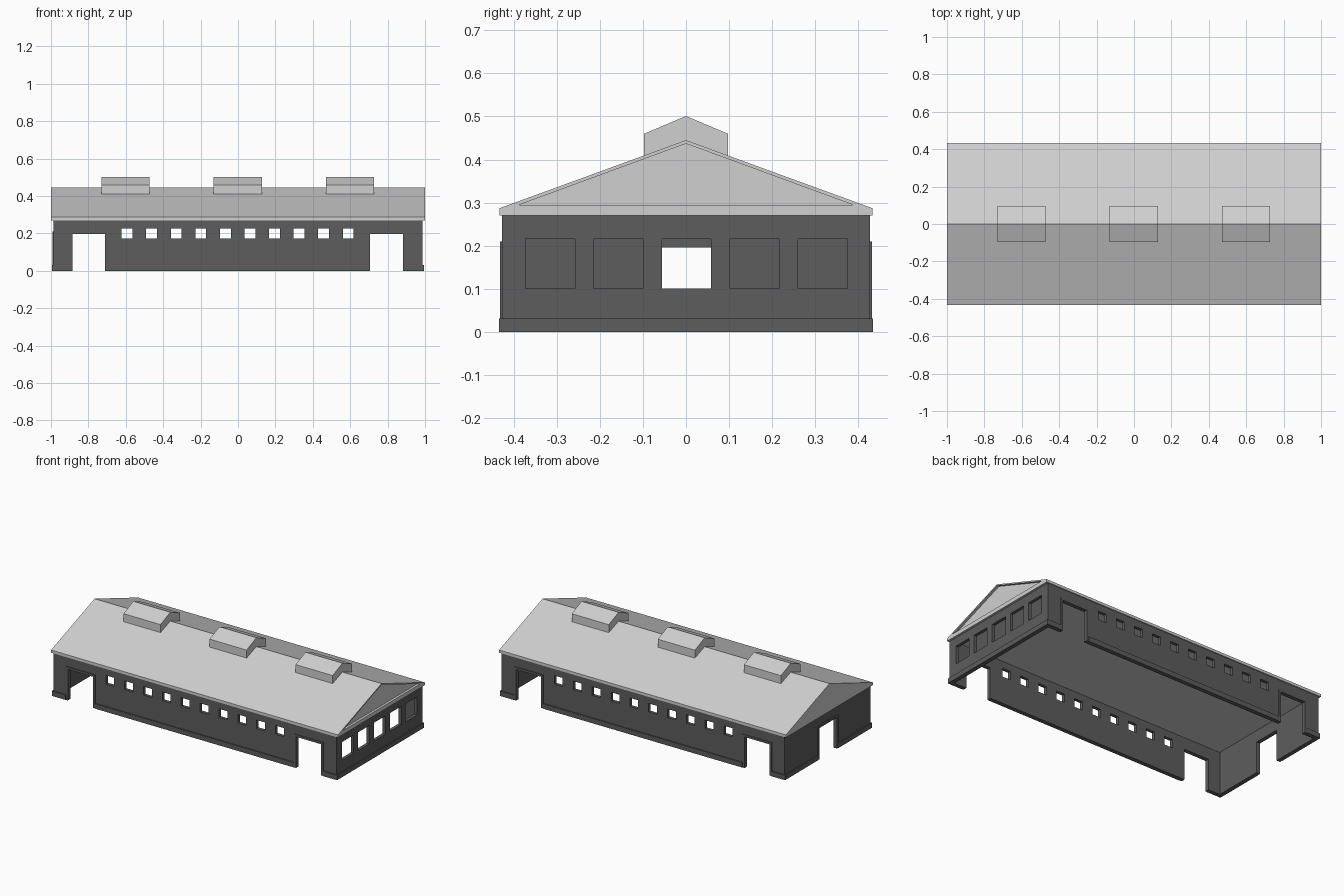
import bpy, bmesh

cube = bpy.data.objects.get("Cube")
if cube:
    bpy.data.objects.remove(cube, do_unlink=True)


def material(name, value):
    mat = bpy.data.materials.new(name)
    mat.use_nodes = True
    color = (value, value, value, 1)
    mat.diffuse_color = color
    mat.node_tree.nodes["Principled BSDF"].inputs["Base Color"].default_value = color
    return mat


WALL = material("dark grey wall", 0.109)
ROOF = material("light grey roof", 0.63)


def new_object(name, bm, mat=None):
    bmesh.ops.recalc_face_normals(bm, faces=bm.faces)
    mesh = bpy.data.meshes.new(name)
    bm.to_mesh(mesh)
    bm.free()
    obj = bpy.data.objects.new(name, mesh)
    bpy.context.collection.objects.link(obj)
    if mat:
        mesh.materials.append(mat)
    return obj


def boxes(name, spans, mat=None):
    """One object made of boxes, each given as x, y and z ranges."""
    bm = bmesh.new()
    for x, y, z in spans:
        verts = bmesh.ops.create_cube(bm, size=1)["verts"]
        for v in verts:
            v.co = [(lo + hi) / 2 + c * (hi - lo)
                    for c, (lo, hi) in zip(v.co, (x, y, z))]
    return new_object(name, bm, mat)


def prism(name, profile, x0, x1, mat=None):
    """Extrude a y-z profile along x."""
    bm = bmesh.new()
    face = bm.faces.new([bm.verts.new((x0, y, z)) for y, z in profile])
    result = bmesh.ops.extrude_face_region(bm, geom=[face])["geom"]
    moved = [v for v in result if isinstance(v, bmesh.types.BMVert)]
    bmesh.ops.translate(bm, verts=moved, vec=(x1 - x0, 0, 0))
    return new_object(name, bm, mat)


def cut(target, cutter):
    """Subtract the cutter, then discard it."""
    cutter.hide_render = True
    mod = target.modifiers.new("cut", "BOOLEAN")
    mod.operation = "DIFFERENCE"
    mod.solver = "EXACT"
    mod.object = cutter
    bpy.context.view_layer.objects.active = target
    bpy.ops.object.modifier_apply(modifier=mod.name)
    bpy.data.objects.remove(cutter, do_unlink=True)


def around(c, half):
    return (c - half, c + half)


# Main dimensions
WX, WY, TOP = 0.987, 0.427, 0.27
THICK = 0.02
DOOR, DOOR_TOP = 0.087, 0.196
TRIM = 0.014
DOOR_X = (-0.797, 0.794)
FAR = 0.6


def door_spans(extra):
    half, z = DOOR + extra, (-0.1, DOOR_TOP + extra)
    spans = [(around(x, half), (-FAR, FAR), z) for x in DOOR_X]
    return spans + [((-1.2, -0.9), around(0, half), z)]


# Walls open up to the roof, with door openings and window openings
walls = boxes("walls", [(around(0, WX), around(0, WY), (0, TOP))], WALL)
cut(walls, boxes("cavity_cutter", [(around(0, WX - THICK), around(0, WY - THICK),
                                    (-0.1, TOP + 0.1))]))
side_windows = [(around(-0.002 + (i - 4.5) * 0.1314, 0.029), (-FAR, FAR), (0.172, 0.226))
                for i in range(10)]
end_windows = [((0.9, 1.2), around(0.001 + i * 0.158, 0.0572), (0.101, 0.216))
               for i in range(-2, 3)]
cut(walls, boxes("opening_cutter", door_spans(0) + side_windows + end_windows))

# Plinth around the foot of the walls, broken at the doors
plinth = boxes("plinth", [(around(0, WX + 0.007), around(0, WY + 0.007), (0, 0.031))], WALL)
cut(plinth, boxes("plinth_cavity", [(around(0, WX - 0.005), around(0, WY - 0.005),
                                     (-0.1, 0.1))]))
cut(plinth, boxes("plinth_gap_cutter", door_spans(TRIM)))


# Raised trim around each door
def trim_parts(c, wall_range, along_x):
    parts = [(around(c + s * (DOOR + TRIM / 2), TRIM / 2), (0, DOOR_TOP + TRIM))
             for s in (-1, 1)]
    parts.append((around(c, DOOR), (DOOR_TOP, DOOR_TOP + TRIM)))
    return [(a, wall_range, z) if along_x else (wall_range, a, z) for a, z in parts]


for x, end in zip(DOOR_X, ("right", "left")):
    for side, y in (("front", (-WY - 0.005, -WY + 0.005)), ("back", (WY - 0.005, WY + 0.005))):
        boxes(f"{side}_{end}_door_trim", trim_parts(x, y, True), WALL)
boxes("end_door_trim", trim_parts(0, (-WX - 0.005, -WX + 0.005), False), WALL)

# Gabled roof, its underside serving as the ceiling, with a recessed pediment at one end
EAVE, RIDGE, RY = 0.287, 0.445, 0.433
roof = prism("roof", [(-RY, TOP), (RY, TOP), (RY, EAVE), (0, RIDGE), (-RY, EAVE)],
             -1, 1, ROOF)
cut(roof, prism("pediment_cutter", [(-0.387, 0.295), (0.387, 0.295), (0, 0.437)], 0.985, 1.1))

# Ridge vents
for name, x in (("right", -0.601), ("middle", -0.001), ("left", 0.599)):
    prism(f"{name}_roof_vent",
          [(-0.097, 0.405), (0, 0.435), (0.097, 0.405), (0.097, 0.46), (0, 0.501), (-0.097, 0.46)],
          x - 0.129, x + 0.129, ROOF)
